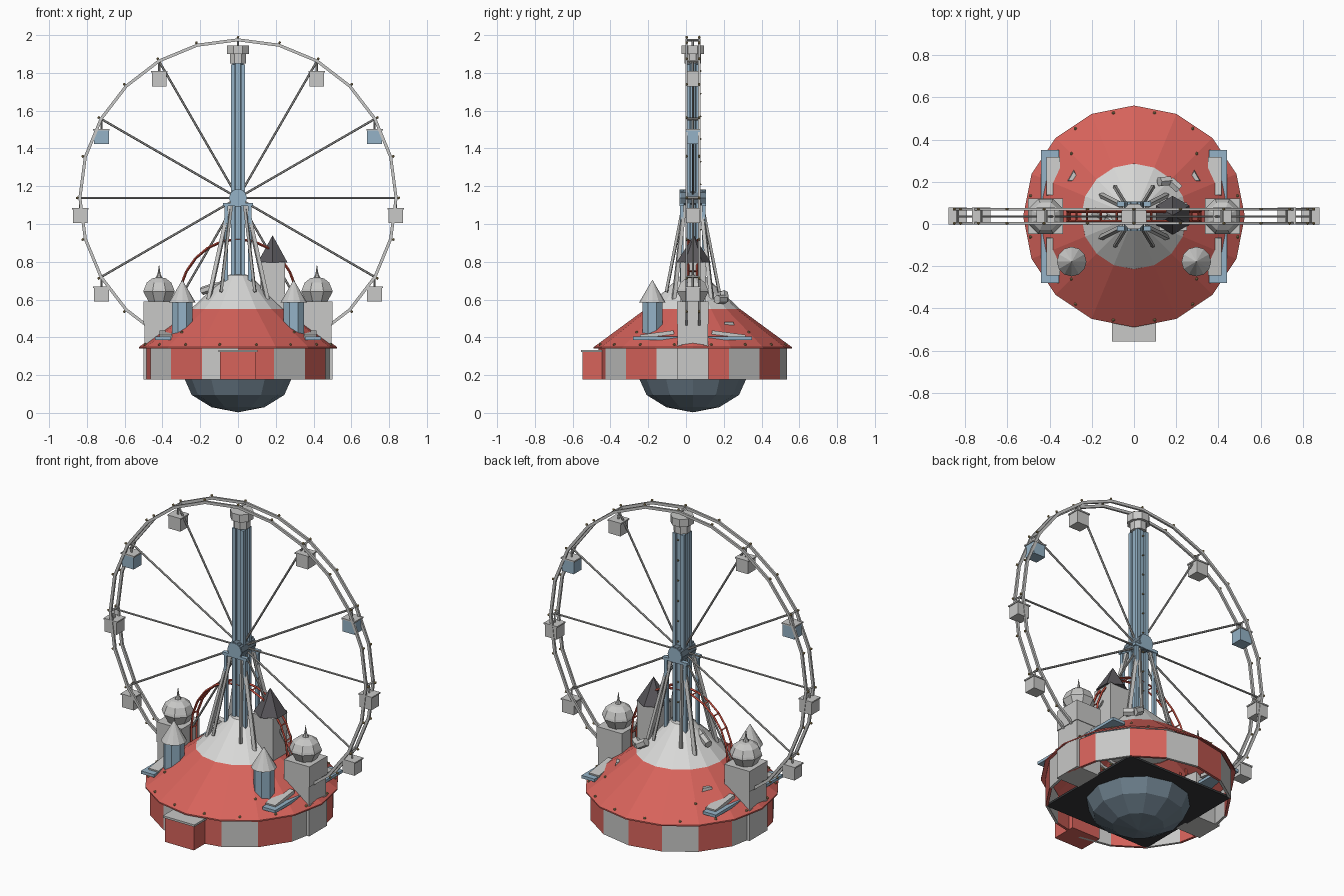
import bpy, bmesh, math
from mathutils import Vector, Matrix

if "Cube" in bpy.data.objects:
    bpy.data.objects.remove(bpy.data.objects["Cube"])

CY = 0.036          # the ride's centre line in y
HUB_Z, RIM = 1.138, 0.835


def material(name, rgb):
    m = bpy.data.materials.new(name)
    m.diffuse_color = (*rgb, 1)
    m.use_nodes = True
    m.node_tree.nodes["Principled BSDF"].inputs["Base Color"].default_value = m.diffuse_color
    return m


RED = material("tent red", (0.68, 0.125, 0.105))
GREY = material("light grey", (0.58, 0.58, 0.57))
WHITE = material("off white", (0.70, 0.70, 0.69))
BLUE = material("pale blue", (0.30, 0.45, 0.57))
SLATE = material("slate blue", (0.15, 0.21, 0.26))
DARK = material("dark grey", (0.10, 0.095, 0.105))
BLACK = material("charcoal", (0.035, 0.037, 0.04))
STEEL = material("steel", (0.42, 0.42, 0.41))
GOLD = material("bulb gold", (0.40, 0.30, 0.13))
RAIL = material("rail red", (0.50, 0.07, 0.045))


def finish(name, bm, mats):
    bmesh.ops.remove_doubles(bm, verts=bm.verts, dist=1e-5)
    bmesh.ops.recalc_face_normals(bm, faces=bm.faces)
    me = bpy.data.meshes.new(name)
    bm.to_mesh(me)
    bm.free()
    for m in mats:
        me.materials.append(m)
    ob = bpy.data.objects.new(name, me)
    bpy.context.collection.objects.link(ob)
    return ob


def lathe(name, profile, n, loc, mat, turn=0.0, closed=False, axis_y=False, rule=None, mats=None):
    """Revolve (radius, height) points with n flat sides."""
    bm = bmesh.new()
    rows = [[bm.verts.new((r * math.cos(turn + math.tau * k / n),
                           r * math.sin(turn + math.tau * k / n), z)) for k in range(n)]
            for r, z in profile]
    pairs = list(zip(rows, rows[1:])) + ([(rows[-1], rows[0])] if closed else [])
    for a, b in pairs:
        for k in range(n):
            f = bm.faces.new((a[k], a[(k + 1) % n], b[(k + 1) % n], b[k]))
            if rule:
                f.material_index = rule(k)
    if not closed:
        for row, (r, z) in ((rows[0], profile[0]), (rows[-1], profile[-1])):
            if r > 0:
                bm.faces.new(row)
    if axis_y:
        bm.transform(Matrix.Rotation(math.pi / 2, 4, 'X'))
    bm.transform(Matrix.Translation(loc))
    bmesh.ops.dissolve_degenerate(bm, dist=1e-6, edges=bm.edges)
    return finish(name, bm, mats or [mat])


def box(name, lo, hi, mat, tilt=0.0, taper=1.0):
    lo, hi = Vector(lo), Vector(hi)
    bm = bmesh.new()
    bmesh.ops.create_cube(bm, size=1)
    for v in bm.verts:
        if v.co.z > 0:
            v.co.x *= taper
            v.co.y *= taper
    bm.transform(Matrix.Translation((lo + hi) / 2) @ Matrix.Rotation(tilt, 4, 'X')
                 @ Matrix.Diagonal((*(hi - lo), 1)))
    return finish(name, bm, [mat])


def path(name, pts, r, mat, n=4):
    """Straight tubes through a list of points, joined in one mesh."""
    bm = bmesh.new()
    for a, b in zip(pts, pts[1:]):
        a, b = Vector(a), Vector(b)
        d = b - a
        m = Matrix.Translation((a + b) / 2) @ d.to_track_quat('Z', 'Y').to_matrix().to_4x4()
        bmesh.ops.create_cone(bm, cap_ends=True, segments=n, radius1=r, radius2=r,
                              depth=d.length, matrix=m)
    return finish(name, bm, [mat])


def bulbs(name, pts, r=0.008):
    bm = bmesh.new()
    for p in pts:
        bmesh.ops.create_icosphere(bm, subdivisions=1, radius=r, matrix=Matrix.Translation(p))
    return finish(name, bm, [GOLD])


def on_wheel(deg, r=RIM, y=CY):
    a = math.radians(deg)
    return Vector((r * math.cos(a), y, HUB_Z + r * math.sin(a)))


C = (0, CY, 0)
# --- base: bowl, floor plate, striped drum, tent roof ---
lathe("base_bowl", [(0, 0.003), (0.14, 0.03), (0.245, 0.095), (0.283, 0.18)], 12, C, SLATE)
box("floor_plate", (-0.35, CY - 0.35, 0.178), (0.35, CY + 0.35, 0.19), BLACK)
lathe("striped_drum", [(0.5, 0.178), (0.5, 0.35), (0.485, 0.35), (0.485, 0.178)], 16, C, RED,
      closed=True, rule=lambda k: k % 2, mats=[RED, GREY])
lathe("tent_roof", [(0.525, 0.34), (0.525, 0.348), (0.25, 0.55), (0.24, 0.54)], 16, C, RED, closed=True)
lathe("tent_cap", [(0.252, 0.548), (0.06, 0.73), (0, 0.735)], 16, C, WHITE)
bulbs("eave_bulbs", [(0.5 * math.cos(a), CY + 0.5 * math.sin(a), 0.362)
                     for a in (math.tau * (k + 0.5) / 16 for k in range(16))])
bulbs("roof_bulbs", [(0.42 * math.cos(a), CY + 0.42 * math.sin(a), 0.427)
                     for a in (math.tau * (k + 0.5) / 4 for k in range(4))])
box("entrance_booth", (-0.095, -0.548, 0.178), (0.095, -0.40, 0.322), RED)
box("entrance_roof", (-0.103, -0.556, 0.322), (0.103, -0.40, 0.334), GREY)

# --- mast with cap ---
lathe("mast_core", [(0.032, 0.6), (0.032, 1.87)], 8, C, BLUE, turn=math.pi / 8)
for sx in (-1, 1):
    for sy in (-1, 1):
        x, y = sx * 0.027, CY + sy * 0.027
        box("mast_corner", (x - 0.011, y - 0.011, 0.6), (x + 0.011, y + 0.011, 1.845), BLUE)
lathe("mast_cap", [(0.047, 1.85), (0.047, 1.9), (0.064, 1.9), (0.064, 1.945)], 8, C, GREY, turn=math.pi / 8)
bulbs("mast_bulbs", [(0, CY + 0.04, 0.85 + 0.12 * k) for k in range(9)], 0.006)

# --- wheel: two rims, cross bars, spokes, bulbs, hub ---
for y in (0.003, 0.07):
    lathe("wheel_rim", [(0.845, -0.006), (0.845, 0.006), (0.829, 0.006), (0.829, -0.006)], 24,
          (0, y, HUB_Z), GREY, closed=True, axis_y=True)
    bulbs("rim_bulbs", [on_wheel(15 * k, 0.851, y) for k in range(24)])
for k in range(12):
    a = 30 * k
    path("rim_cross_bar", [on_wheel(a, RIM, 0.0), on_wheel(a, RIM, 0.073)], 0.007, STEEL)
    path("wheel_spoke", [on_wheel(a, 0.03), on_wheel(a)], 0.006, STEEL, 6)
lathe("wheel_hub", [(0.048, -0.065), (0.048, 0.065)], 10, (0, CY, HUB_Z), SLATE, axis_y=True)
lathe("hub_face", [(0.046, -0.07), (0.046, 0.07)], 10, (0, CY, HUB_Z), BLUE, axis_y=True)

# --- hanging cabins, two of them blue ---
for k in (0, 1, 2, 4, 5, 6, 7, 11):
    p = on_wheel(30 * k)
    mat = BLUE if k in (1, 5) else GREY
    box("cabin", (p.x - 0.039, 0.001, p.z - 0.132), (p.x + 0.039, 0.073, p.z - 0.06), mat)
    box("cabin_roof", (p.x - 0.044, -0.003, p.z - 0.06), (p.x + 0.044, 0.077, p.z - 0.052), GREY)
    path("cabin_hanger", [p, p - Vector((0, 0, 0.055))], 0.006, STEEL)

# --- wheel supports: posts, bearing beams and splayed legs ---
for sy in (-1, 1):
    y = CY + sy * 0.058
    box("bearing_beam", (-0.08, y - 0.012, 1.095), (0.08, y + 0.012, 1.112), BLUE)
    box("bearing_block", (-0.03, y - 0.01, 1.11), (0.03, y + 0.01, 1.18), BLUE)
    for sx in (-1, 1):
        x = sx * 0.062
        box("support_post", (x - 0.009, y - 0.009, 0.62), (x + 0.009, y + 0.009, 1.1), BLUE)
        path("splayed_leg", [(sx * 0.045, CY + sy * 0.045, 1.1),
                             (sx * 0.155, CY + sy * 0.10, 0.60)], 0.014, GREY)
        path("inner_leg", [(sx * 0.035, CY + sy * 0.05, 1.1),
                           (sx * 0.09, CY + sy * 0.14, 0.64)], 0.01, STEEL)

# --- arched coaster rails with ties ---
arch = [(0.315 * math.cos(a), 0.58 + 0.34 * math.sin(a))
        for a in (math.pi * k / 12 for k in range(13))]
for y in (0.012, 0.06):
    path("coaster_rail", [(0.315, y, 0.45)] + [(x, y, z) for x, z in arch] + [(-0.315, y, 0.45)],
         0.007, RAIL)
for x, z in arch:
    path("rail_tie", [(x, 0.012, z), (x, 0.06, z)], 0.005, RAIL)

# --- things mirrored left and right ---
for s in (-1, 1):
    tx = s * 0.418
    # square tower in courses, onion dome and spire
    box("tower_foot", (tx - 0.082, CY - 0.084, 0.178), (tx + 0.082, CY + 0.084, 0.36), GREY)
    box("tower_body", (tx - 0.078, CY - 0.08, 0.36), (tx + 0.078, CY + 0.08, 0.47), GREY)
    box("tower_top", (tx - 0.083, CY - 0.084, 0.47), (tx + 0.083, CY + 0.084, 0.59), GREY)
    lathe("onion_dome", [(0.058, 0.585), (0.09, 0.642), (0.086, 0.655), (0.07, 0.69), (0.04, 0.712), (0, 0.72)],
          8, (tx, CY, 0), GREY, turn=math.pi / 8)
    lathe("dome_spire", [(0.021, 0.71), (0.008, 0.735), (0, 0.788)], 6, (tx, CY, 0), STEEL)
    # round blue turret
    lathe("blue_turret", [(0.058, 0.40), (0.058, 0.59)], 8, (s * 0.295, -0.178, 0), BLUE, turn=math.pi / 8)
    lathe("turret_roof", [(0.07, 0.585), (0, 0.705)], 12, (s * 0.295, -0.178, 0), GREY)
    # landing platforms with sloping ramps
    x0, x1 = sorted((s * 0.355, s * 0.44))
    box("landing_platform", (x0, -0.28, 0.387), (x1, 0.35, 0.404), BLUE)
    for sy in (-1, 1):
        y = CY + sy * 0.19
        x0, x1 = sorted((s * 0.35, s * 0.415))
        box("landing_ramp", (x0, y - 0.09, 0.405), (x1, y + 0.09, 0.425), GREY, tilt=-sy * 0.13)
    # small roof dormer
    lathe("roof_dormer", [(0.045, 0.44), (0.03, 0.482)], 3, (s * 0.285, 0.22, 0), GREY,
          turn=math.pi / 2)

# --- dark-roofed tower and the curved slide behind it ---
box("keep_body", (0.118, CY - 0.066, 0.55), (0.25, CY + 0.066, 0.80), GREY)
lathe("keep_roof", [(0.092, 0.795), (0, 0.94)], 6, (0.183, CY + 0.005, 0), DARK, turn=math.pi / 6)
path("slide", [(0.12, 0.20, 0.63), (0.17, 0.205, 0.60), (0.215, 0.165, 0.60)], 0.024, GREY, 6)
path("slide", [(-0.19, 0.06, 0.645), (-0.13, 0.03, 0.665), (-0.08, 0.0, 0.675)], 0.022, GREY, 6)
